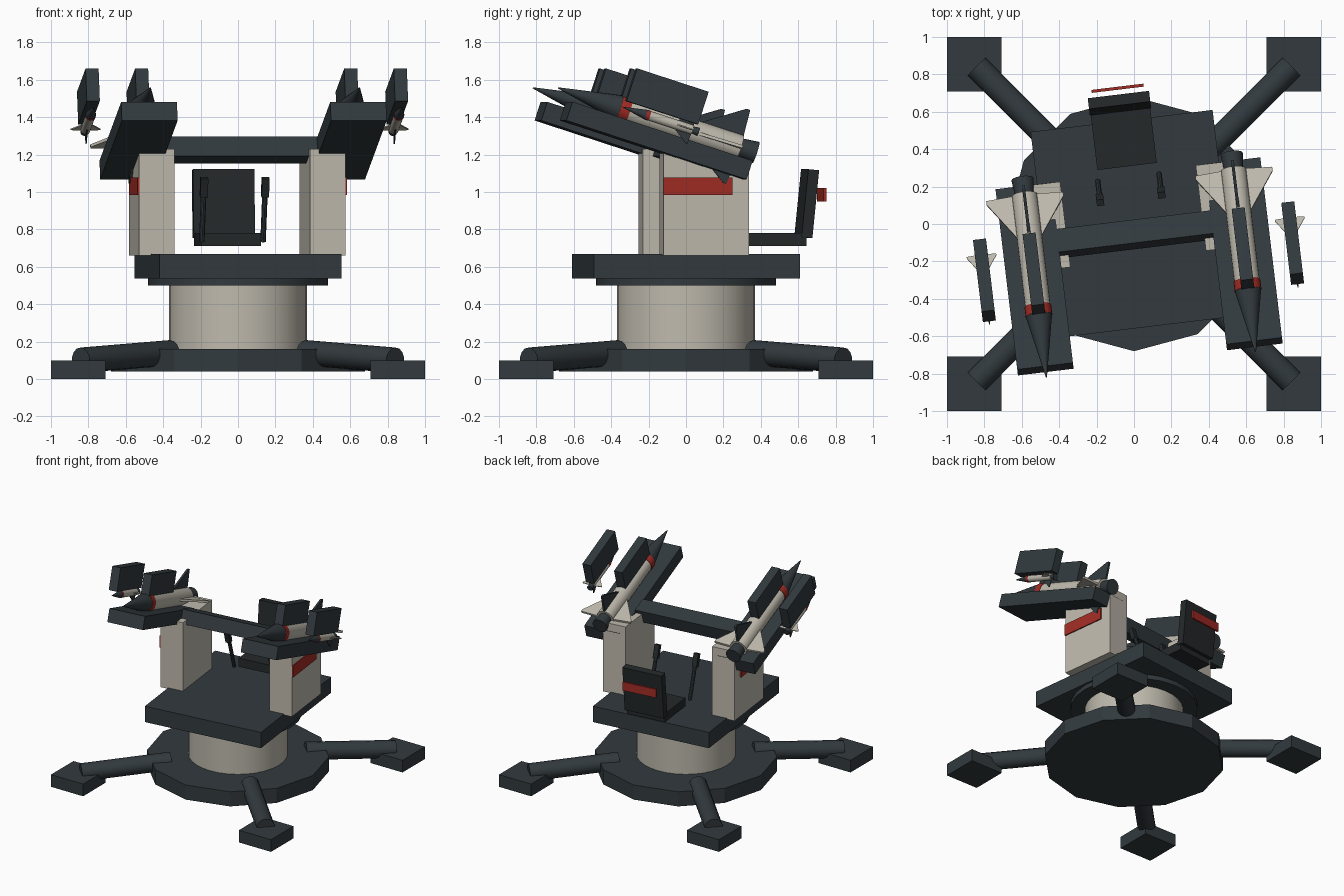
import bpy, bmesh
from math import radians
from mathutils import Matrix, Vector

if "Cube" in bpy.data.objects:
    bpy.data.objects.remove(bpy.data.objects["Cube"])


def material(name, rgb):
    m = bpy.data.materials.new(name)
    m.diffuse_color = (*rgb, 1)
    m.use_nodes = True
    m.node_tree.nodes["Principled BSDF"].inputs["Base Color"].default_value = m.diffuse_color
    return m


DARK = material("dark_metal", (0.032, 0.042, 0.048))
BLACK = material("black_metal", (0.018, 0.022, 0.023))
CREAM = material("cream_paint", (0.52, 0.49, 0.42))
RED = material("red_paint", (0.36, 0.025, 0.018))

# Frames: fixed base, turned upper body, and tilted launcher
BASE = Matrix.Identity(4)
TURN = Matrix.Rotation(0.12, 4, 'Z')
TILT = TURN @ Matrix.Translation((0, 0, 1.2)) @ Matrix.Rotation(radians(-18), 4, 'X')


def finish(name, bm, frame, mat, smooth=False):
    bmesh.ops.recalc_face_normals(bm, faces=bm.faces)
    mesh = bpy.data.meshes.new(name)
    bm.to_mesh(mesh)
    bm.free()
    mesh.materials.append(mat)
    if smooth:
        for p in mesh.polygons:
            p.use_smooth = True
        mesh.set_sharp_from_angle(angle=radians(35))
    ob = bpy.data.objects.new(name, mesh)
    ob.matrix_world = frame
    bpy.context.collection.objects.link(ob)
    return ob


def box(name, center, size, frame, mat, tilt=0.0):
    bm = bmesh.new()
    bmesh.ops.create_cube(bm, size=1, matrix=Matrix.Translation(center)
                          @ Matrix.Rotation(tilt, 4, 'X') @ Matrix.Diagonal((*size, 1)))
    return finish(name, bm, frame, mat)


def rod(name, a, b, r1, r2, frame, mat, sides=20, smooth=True):
    a, b = Vector(a), Vector(b)
    d = b - a
    bm = bmesh.new()
    bmesh.ops.create_cone(bm, cap_ends=True, segments=sides, radius1=r1, radius2=r2, depth=d.length,
                          matrix=Matrix.Translation((a + b) / 2) @ d.to_track_quat('Z', 'Y').to_matrix().to_4x4())
    return finish(name, bm, frame, mat, smooth)


def fin(name, turn, frame, mat):
    bm = bmesh.new()
    outline = [(0.05, -0.06), (0.207, 0.17), (0.207, 0.19), (0.05, 0.2)]
    face = bm.faces.new([bm.verts.new((x, y, -0.008)) for x, y in outline])
    ext = bmesh.ops.extrude_face_region(bm, geom=[face])
    bmesh.ops.translate(bm, vec=(0, 0, 0.016), verts=[v for v in ext["geom"] if isinstance(v, bmesh.types.BMVert)])
    bmesh.ops.transform(bm, matrix=Matrix.Rotation(turn, 4, 'Y'), verts=bm.verts)
    return finish(name, bm, frame, mat)


def missile(name, frame):
    # Nose points to -y, parts are lathed along the axis
    rod(name + "_nose", (0, -0.484, 0), (0, -0.83, 0), 0.07, 0.003, frame, DARK)
    rod(name + "_band", (0, -0.484, 0), (0, -0.43, 0), 0.072, 0.072, frame, RED)
    rod(name + "_body", (0, -0.43, 0), (0, 0.2, 0), 0.068, 0.068, frame, CREAM)
    rod(name + "_nozzle", (0, 0.2, 0), (0, 0.29, 0), 0.05, 0.06, frame, DARK)
    for i in range(4):
        fin(f"{name}_fin_{i}", radians(90 * i), frame, DARK if i % 2 else CREAM)


# Base disc, drum and bearing ring
rod("base_disc", (0, 0, 0.04), (0, 0, 0.16), 0.68, 0.68, BASE, DARK, 12, False)
rod("drum", (0, 0, 0.16), (0, 0, 0.5), 0.37, 0.37, BASE, CREAM, 32)
rod("bearing_ring", (0, 0, 0.5), (0, 0, 0.54), 0.48, 0.48, BASE, DARK, 24)

# Legs and feet
for sx in (-1, 1):
    for sy in (-1, 1):
        rod("leg", (sx * 0.36, sy * 0.36, 0.14), (sx * 0.84, sy * 0.84, 0.1), 0.068, 0.068, BASE, DARK, 14)
        box("foot_pad", (sx * 0.854, sy * 0.854, 0.05), (0.292, 0.292, 0.1), BASE, DARK)

# Turntable platform
box("platform", (0, 0, 0.603), (0.98, 1.11, 0.13), TURN, DARK)

# Gunner seat
box("seat_pan", (0, 0.47, 0.745), (0.32, 0.32, 0.07), TURN, BLACK)
box("seat_back", (0, 0.65, 0.937), (0.33, 0.058, 0.365), TURN, BLACK, -0.1)
box("seat_back_stripe", (0, 0.731, 0.985), (0.28, 0.016, 0.07), TURN, RED)

# Tilting cross bar
box("cross_bar", (0, -0.06, 0.005), (0.84, 0.13, 0.11), TILT, DARK)

# Mirrored side parts
for s in (-1, 1):
    side = "right" if s > 0 else "left"
    box(side + "_pedestal", (s * 0.46, 0.042, 0.945), (0.19, 0.46, 0.57), TURN, CREAM)
    box(side + "_pedestal_stripe", (s * 0.558, -0.003, 1.03), (0.012, 0.37, 0.095), TURN, RED)
    rod(side + "_lever", (s * 0.165, 0.25, 0.735), (s * 0.165, 0.165, 0.99), 0.015, 0.015, TURN, DARK, 10)
    box(side + "_lever_grip", (s * 0.165, 0.15, 1.025), (0.04, 0.035, 0.105), TURN, BLACK, 0.3)
    box(side + "_rail", (s * 0.563, -0.24, 0), (0.3, 1.02, 0.105), TILT, DARK)
    missile(side + "_large_missile", TILT @ Matrix.Translation((s * 0.563, 0, 0.105)))
    missile(side + "_small_missile", TILT @ Matrix.Translation((s * 0.83, -0.18, 0.105)) @ Matrix.Scale(0.385, 4))
    for u in (0.563, 0.83):
        box(side + "_missile_block", (s * u, -0.289, 0.233), (0.07, 0.405, 0.183), TILT, DARK)
